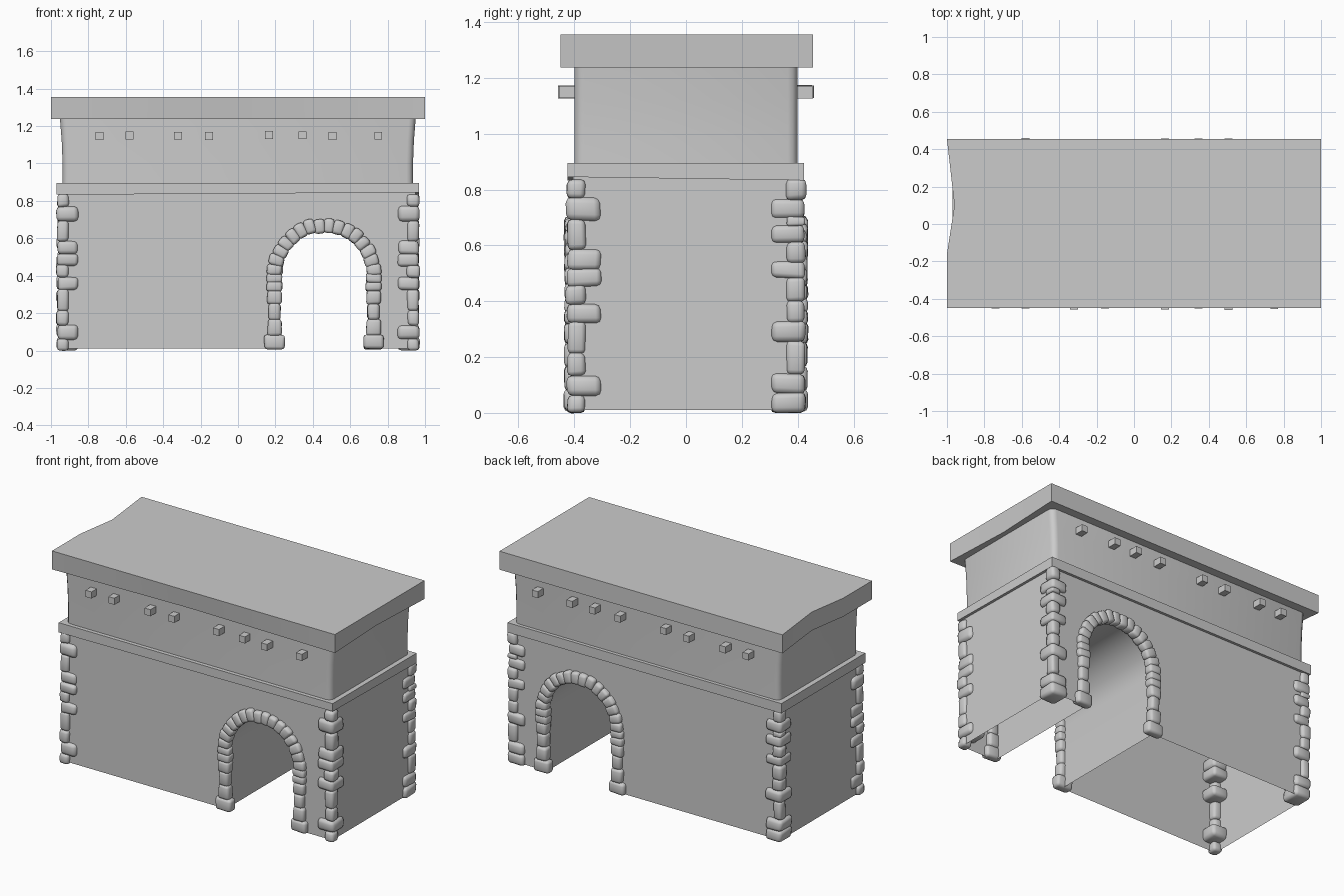
import bpy, bmesh, math, random
from mathutils import Matrix, Vector

random.seed(4)
if "Cube" in bpy.data.objects:
    bpy.data.objects.remove(bpy.data.objects["Cube"], do_unlink=True)

GREY = (0.6, 0.6, 0.6, 1)
stone = bpy.data.materials.new("grey stone")
stone.use_nodes = True
stone.diffuse_color = GREY
stone.node_tree.nodes["Principled BSDF"].inputs["Base Color"].default_value = GREY


def finish(name, bm, smooth=None):
    bmesh.ops.recalc_face_normals(bm, faces=bm.faces)
    mesh = bpy.data.meshes.new(name)
    bm.to_mesh(mesh)
    bm.free()
    mesh.materials.append(stone)
    obj = bpy.data.objects.new(name, mesh)
    bpy.context.collection.objects.link(obj)
    if smooth:
        bpy.ops.object.select_all(action='DESELECT')
        obj.select_set(True)
        bpy.context.view_layer.objects.active = obj
        bpy.ops.object.shade_smooth_by_angle(angle=math.radians(smooth))
    return obj


def add_box(bm, lo, hi):
    lo, hi = Vector(lo), Vector(hi)
    mat = Matrix.Translation((lo + hi) / 2) @ Matrix.Diagonal((*(hi - lo), 1))
    return bmesh.ops.create_cube(bm, size=1, matrix=mat)["verts"]


def extrude_outline(points, direction):
    bm = bmesh.new()
    face = bm.faces.new([bm.verts.new(p) for p in points])
    new = bmesh.ops.extrude_face_region(bm, geom=[face], use_keep_orig=True)["geom"]
    top = [v for v in new if isinstance(v, bmesh.types.BMVert)]
    bmesh.ops.translate(bm, verts=top, vec=direction)
    return bm


def add_stone(bm, centre, size, angle=0, wobble=0.004):
    """Pillow-shaped block, slightly irregular."""
    tmp = bmesh.new()
    verts = bmesh.ops.create_cube(tmp, size=1)["verts"]
    for v in verts:
        v.co = Vector([c * s + random.uniform(-wobble, wobble) for c, s in zip(v.co, size)])
    bmesh.ops.bevel(tmp, geom=tmp.edges[:], offset=min(size) * 0.27, segments=2,
                    profile=0.5, affect='EDGES')
    tmp.transform(Matrix.Translation(centre) @ Matrix.Rotation(angle, 4, 'Y'))
    mesh = bpy.data.meshes.new("tmp")
    tmp.to_mesh(mesh)
    tmp.free()
    bm.from_mesh(mesh)
    bpy.data.meshes.remove(mesh)


# Lower walls: hollow shell with an arched passage, open underneath
ARCH_X, ARCH_R, SPRING = 0.45, 0.25, 0.40
outline = [(-0.95, 0.01), (ARCH_X - ARCH_R, 0.01)]
for i in range(25):
    a = math.pi * (1 - i / 24)
    outline.append((ARCH_X + ARCH_R * math.cos(a), SPRING + ARCH_R * math.sin(a)))
outline += [(ARCH_X + ARCH_R, 0.01), (0.95, 0.01), (0.95, 0.85), (-0.95, 0.85)]
bm = extrude_outline([(x, -0.405, z) for x, z in outline], (0, 0.81, 0))
under = [f for f in bm.faces if all(v.co.z < 0.02 for v in f.verts)]
bmesh.ops.delete(bm, geom=under, context='FACES_ONLY')
finish("lower_walls", bm, 30)

# Ledge between the storeys, chipped at one lower edge
bm = bmesh.new()
for v in add_box(bm, (-0.97, -0.425, 0.833), (0.967, 0.422, 0.895)):
    if v.co.x > 0 and v.co.y < 0 and v.co.z < 0.85:
        v.co.z += 0.012
finish("ledge", bm)

# Upper storey, tapering to its foot, with soft vertical corners
bm = bmesh.new()
add_box(bm, (-0.952, -0.4, 0.89), (0.95, 0.4, 1.24))
upright = [e for e in bm.edges if abs(e.verts[0].co.z - e.verts[1].co.z) > 0.1]
bmesh.ops.bevel(bm, geom=upright, offset=0.035, segments=3, profile=0.5, affect='EDGES')
for z in (1.0, 1.12):
    bmesh.ops.bisect_plane(bm, geom=bm.verts[:] + bm.edges[:] + bm.faces[:],
                           plane_co=(0, 0, z), plane_no=(0, 0, 1))
for v in bm.verts:
    if v.co.z < 1.2:
        v.co.x *= 0.985 if v.co.z < 1.05 else 0.99
finish("upper_storey", bm, 50)

# Roof slab with a worn notch in one end and a dented front lower edge
plan = [(-1, -0.45), (-0.1, -0.45), (0.05, -0.45), (1, -0.45), (1, 0, ), (1, 0.455),
        (-1, 0.455), (-0.96, 0.1), (-1, -0.16)]
bm = extrude_outline([(x, y, 1.237) for x, y in plan], (0, 0, 0.118))
for v in bm.verts:
    if v.co.z < 1.3 and -0.5 < v.co.x < 0.5:
        v.co.y += 0.02
    elif v.co.z < 1.3 and v.co.x > 0.9 and abs(v.co.y) < 0.1:
        v.co.x -= 0.02
finish("roof_slab", bm, 30)

# Beam ends poking out of front and back
bm = bmesh.new()
for x in (-0.74, -0.58, -0.32, -0.155, 0.165, 0.345, 0.505, 0.75):
    for side in (-1, 1):
        end = random.uniform(0.45, 0.46)
        ys = sorted((side * 0.38, side * end))
        z = 1.15 + random.uniform(-0.003, 0.003)
        add_box(bm, (x - 0.021, ys[0], z - 0.021), (x + 0.021, ys[1], z + 0.021))
finish("beam_ends", bm)

# Corner stones: courses of (top height, wide or not), stacked from the ground
FRONT = [(0.06, 0), (0.135, 1), (0.215, 0), (0.325, 0), (0.39, 1), (0.455, 0),
         (0.515, 1), (0.585, 1), (0.69, 0), (0.77, 1), (0.835, 0)]
BACK = [(0.07, 1), (0.14, 1), (0.255, 0), (0.325, 1), (0.40, 0), (0.485, 0),
        (0.54, 1), (0.61, 0), (0.67, 1), (0.70, 0), (0.765, 1), (0.835, 0)]
for sx, side_name in ((-1, "right"), (1, "left")):
    for sy, end_name, courses in ((-1, "front", FRONT), (1, "back", BACK)):
        bm = bmesh.new()
        low = 0.003
        for top, wide in courses:
            out = random.uniform(0, 0.008)
            x0, x1 = (0.855 if wide else 0.905), 0.964 + out
            y0, y1 = (0.305 if wide else 0.36), 0.422 + out
            add_stone(bm, (sx * (x0 + x1) / 2, sy * (y0 + y1) / 2, (low + top) / 2),
                      (x1 - x0, y1 - y0, top - low + 0.004))
            low = top
        finish(f"{end_name}_{side_name}_corner_stones", bm, 60)

# Arch stones: two legs and a ring of wedges on each face
LEG = [(0.08, 0.11), (0.165, 0.075), (0.25, 0.065), (0.32, 0.075), (0.365, 0.085), (0.41, 0.08)]
RING = 16
for sy, end_name in ((-1, "front"), (1, "back")):
    bm = bmesh.new()
    y = sy * 0.405
    for sx in (-1, 1):
        low = 0.01
        for top, width in LEG:
            add_stone(bm, (0.46 + sx * 0.265, y, (low + top) / 2),
                      (width, 0.06, top - low + 0.006))
            low = top
    for i in range(RING):
        a = math.pi * (i + 0.5) / RING
        r = 0.265 + random.uniform(-0.004, 0.004)
        add_stone(bm, (0.46 + r * math.cos(a), y, 0.405 + r * math.sin(a)),
                  (0.078, 0.06, 0.058), -a)
    finish(f"{end_name}_arch_stones", bm, 60)
